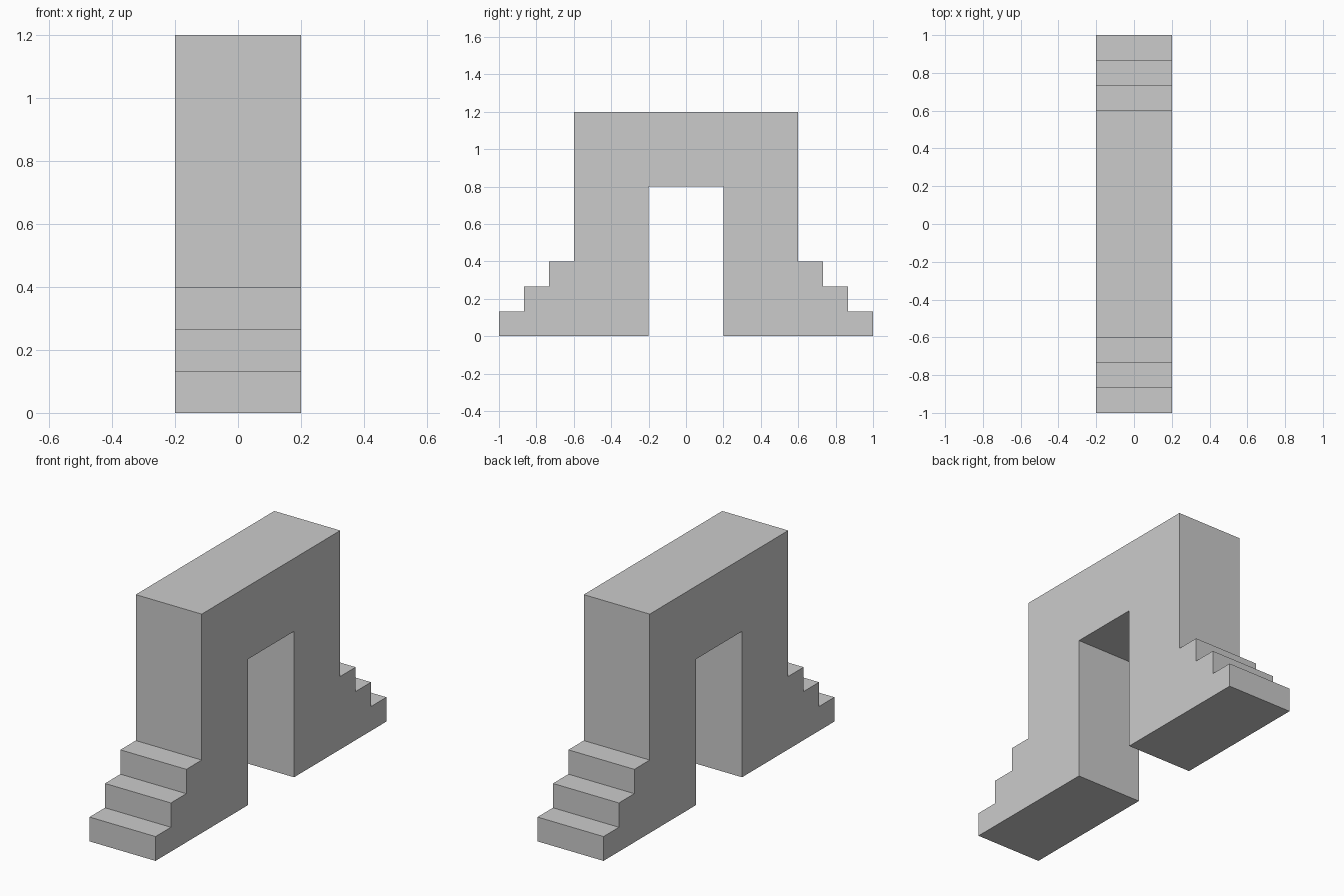
import bpy
import bmesh

if "Cube" in bpy.data.objects:
    bpy.data.objects.remove(bpy.data.objects["Cube"])

WIDTH = 0.4      # depth of the arch along x
STEPS = 3
RUN = RISE = 0.4 / STEPS

# Right half of the outline in (y, z): doorway, then wall, then stairs down
half = [(0.2, 0.8), (0.2, 0.0), (1.0, 0.0)]
for i in range(STEPS):
    y, z = 1.0 - i * RUN, (i + 1) * RISE
    half += [(y, z), (y - RUN, z)]
half.append((0.6, 1.2))

# Mirror the half to close the full outline
outline = half + [(-y, z) for y, z in reversed(half)]

# Extrude the outline across the width
bm = bmesh.new()
face = bm.faces.new([bm.verts.new((-WIDTH / 2, y, z)) for y, z in outline])
ext = bmesh.ops.extrude_face_region(bm, geom=[face])
moved = [v for v in ext["geom"] if isinstance(v, bmesh.types.BMVert)]
bmesh.ops.translate(bm, verts=moved, vec=(WIDTH, 0, 0))
bmesh.ops.recalc_face_normals(bm, faces=bm.faces)

mesh = bpy.data.meshes.new("stepped_arch")
bm.to_mesh(mesh)
bm.free()
bpy.context.collection.objects.link(bpy.data.objects.new("stepped_arch", mesh))
